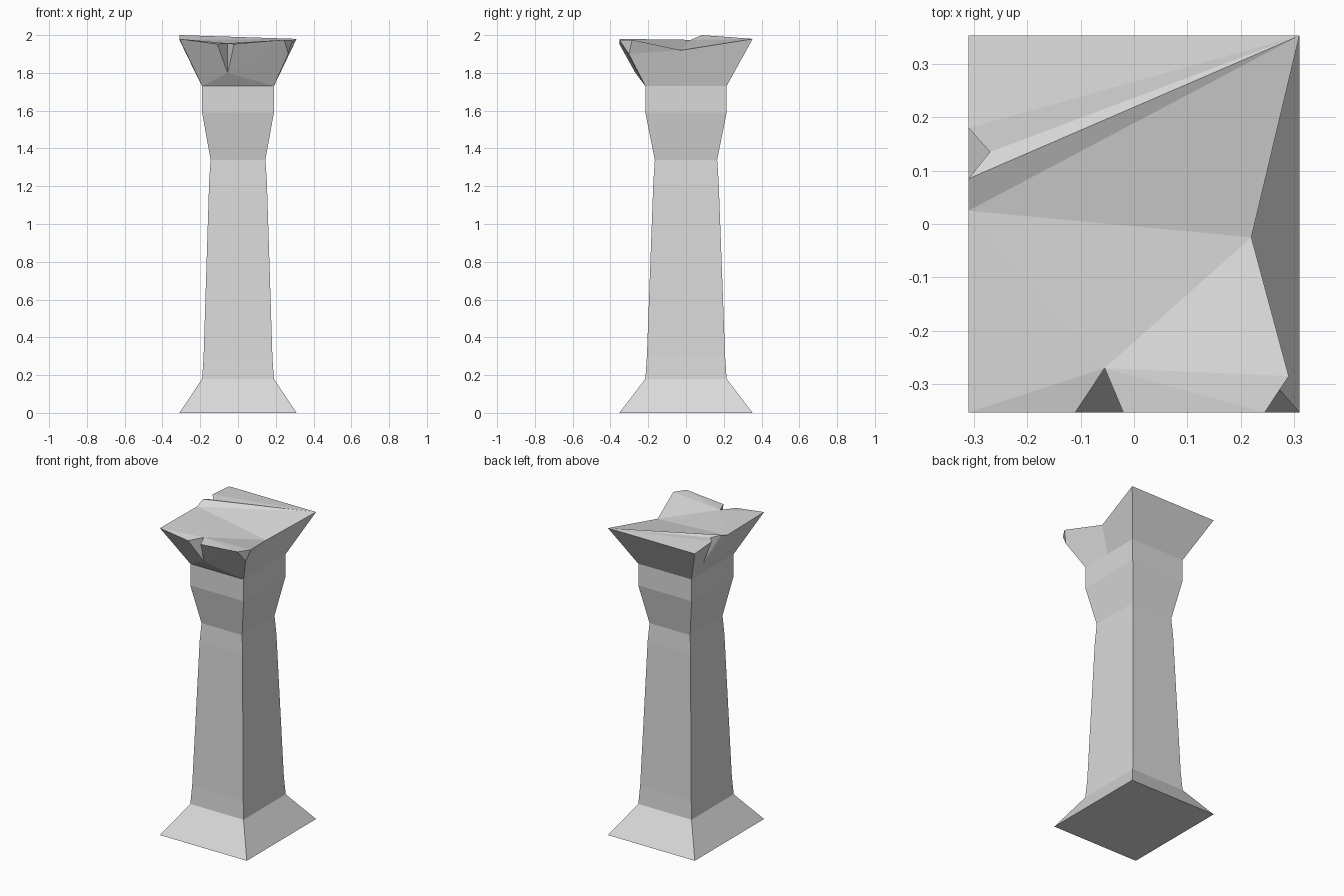
import bpy, bmesh

cube = bpy.data.objects.get("Cube")
if cube:
    bpy.data.objects.remove(cube, do_unlink=True)

stone = bpy.data.materials.new("pale_grey_stone")
stone.use_nodes = True
GREY = (0.7, 0.7, 0.7, 1)
stone.diffuse_color = GREY
stone.node_tree.nodes["Principled BSDF"].inputs["Base Color"].default_value = GREY


def finish(bm, name):
    bmesh.ops.recalc_face_normals(bm, faces=bm.faces)
    mesh = bpy.data.meshes.new(name)
    bm.to_mesh(mesh)
    bm.free()
    mesh.materials.append(stone)
    obj = bpy.data.objects.new(name, mesh)
    bpy.context.collection.objects.link(obj)


# Foot, tapered shaft and neck: rectangular rings (half x, half y, height)
profile = [(.31, .353, 0), (.19, .215, .18), (.182, .207, .3), (.153, .173, 1.22),
           (.145, .165, 1.34), (.19, .215, 1.59), (.19, .215, 1.73)]
bm = bmesh.new()
rings = [[bm.verts.new((sx * x, sy * y, z)) for sx, sy in ((-1, -1), (1, -1), (1, 1), (-1, 1))]
         for x, y, z in profile]
for low, high in zip(rings, rings[1:]):
    for i in range(4):
        j = (i + 1) % 4
        bm.faces.new((low[i], low[j], high[j], high[i]))
bm.faces.new(rings[0][::-1])
bm.faces.new(rings[-1])
finish(bm, "pillar_shaft")

# Broken flared capital
bm = bmesh.new()


def point(x, y, z):
    return bm.verts.new((x, y, z))


def facet(*corners):
    bm.faces.new(corners)


# Neck and rim corners
neck_fl, neck_fr = point(-.19, -.215, 1.73), point(.19, -.215, 1.73)
neck_bl, neck_br = point(-.19, .215, 1.73), point(.19, .215, 1.73)
neck_mid = point(.19, -.012, 1.73)
rim_fl, rim_bl = point(-.31, -.353, 1.98), point(-.31, .353, 1.98)
rim_br = point(.31, .353, 1.98)

# Chipped corner, dented side and the valley across the top
chip_a, chip_b = point(.245, -.353, 1.975), point(.29, -.285, 1.975)
chip_low = point(.266, -.302, 1.9)
dent, valley = point(.22, -.025, 1.92), point(-.31, .025, 1.975)

# Front cut and side nick
cut_a, cut_b = point(-.11, -.353, 1.953), point(-.02, -.353, 1.953)
cut_in, cut_low = point(-.055, -.27, 1.957), point(-.055, -.268, 1.8)
nick_a, nick_b = point(-.31, .085, 2), point(-.31, .18, 1.993)
nick_in, nick_low = point(-.27, .135, 1.99), point(-.24, .165, 1.83)

# Front flare
facet(neck_fl, cut_low, cut_a, rim_fl)
facet(neck_fl, neck_fr, cut_low)
facet(neck_fr, chip_low, chip_a, cut_low)
facet(chip_a, cut_b, cut_low)

# Dented flare, back flare and chip
facet(neck_fr, neck_mid, dent, chip_low)
facet(chip_low, dent, chip_b)
facet(chip_a, chip_low, chip_b)
facet(neck_mid, neck_br, rim_br, dent)
facet(neck_br, neck_bl, rim_bl, rim_br)

# Nicked flare
facet(neck_bl, nick_low, nick_b, rim_bl)
facet(neck_bl, neck_fl, nick_low)
facet(neck_fl, rim_fl, valley, nick_low)
facet(valley, nick_a, nick_low)

# Walls of the cut and the nick
facet(cut_a, cut_low, cut_in)
facet(cut_in, cut_low, cut_b)
facet(nick_a, nick_in, nick_low)
facet(nick_in, nick_b, nick_low)

# Front half of the top
facet(rim_fl, cut_a, cut_in)
facet(rim_fl, cut_in, valley)
facet(cut_in, cut_b, chip_a)
facet(cut_in, chip_a, chip_b)
facet(cut_in, chip_b, dent)
facet(cut_in, dent, valley)

# Back half of the top
facet(valley, dent, rim_br)
facet(valley, rim_br, nick_a)
facet(nick_a, rim_br, nick_in)
facet(nick_in, rim_br, nick_b)
facet(nick_b, rim_br, rim_bl)

# Underside where the capital meets the neck
facet(neck_fl, neck_bl, neck_br, neck_mid, neck_fr)
finish(bm, "broken_capital")
